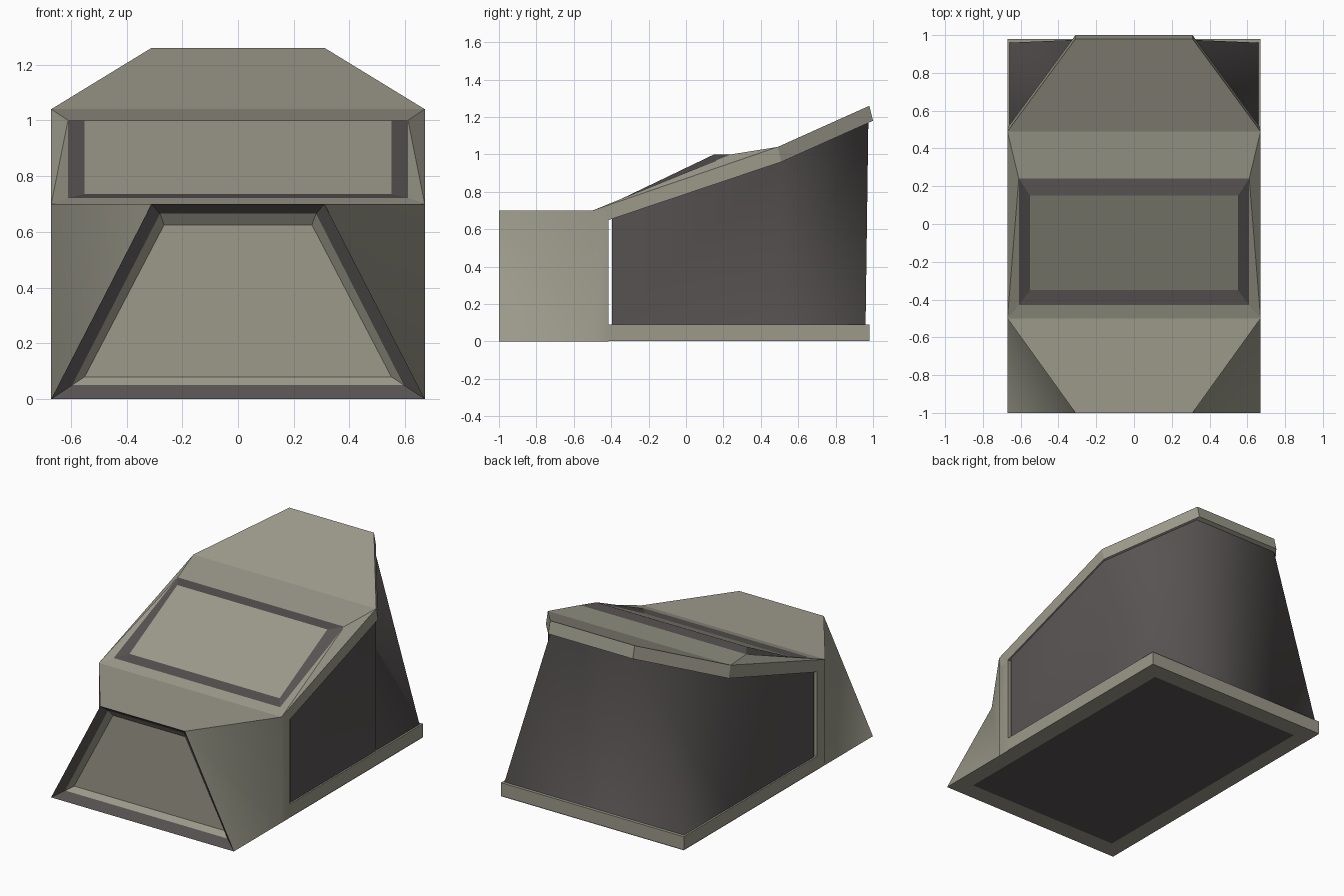
import bpy, bmesh

if "Cube" in bpy.data.objects:
    bpy.data.objects.remove(bpy.data.objects["Cube"])


def material(name, rgb):
    m = bpy.data.materials.new(name)
    m.diffuse_color = (*rgb, 1)
    m.use_nodes = True
    m.node_tree.nodes["Principled BSDF"].inputs["Base Color"].default_value = m.diffuse_color
    return m


SHELL = material("olive grey shell", (0.33, 0.32, 0.255))
DARK = material("dark warm grey", (0.095, 0.086, 0.084))


def build(name, pts, faces, mats=(SHELL, DARK)):
    """Mirror-symmetric part. pts: right-hand points by letter.
    faces: (letters, kind, material, smooth); kind 'span' joins a chain of
    points to its mirror image, 'side' makes the face on both sides."""
    bm = bmesh.new()
    right = {k: bm.verts.new(p) for k, p in pts.items()}
    left = {k: bm.verts.new((-p[0], p[1], p[2])) for k, p in pts.items()}
    for keys, kind, mat, smooth in faces:
        r = [right[k] for k in keys]
        l = [left[k] for k in reversed(keys)]
        for loop in ([r + l] if kind == "span" else [r, l]):
            f = bm.faces.new(loop)
            f.material_index, f.smooth = mat, smooth
    bmesh.ops.recalc_face_normals(bm, faces=bm.faces)
    me = bpy.data.meshes.new(name)
    bm.to_mesh(me)
    bm.free()
    for m in mats:
        me.materials.append(m)
    ob = bpy.data.objects.new(name, me)
    bpy.context.collection.objects.link(ob)
    return ob


# Front housing with a recessed, dark-rimmed panel (bottom closed by underside)
build("front_housing", {
    "a": (.67, -1, 0), "b": (.31, -1, .70),            # front outline
    "c": (.595, -.96, .05), "d": (.28, -.96, .665),    # end of dark rim
    "e": (.55, -.93, .08), "f": (.265, -.93, .625),    # panel
    "g": (.67, -.5, 0), "h": (.67, -.5, .70),
    "i": (.67, -.415, 0), "j": (.67, -.415, .70),
}, [
    ("ac", "span", 1, False), ("bd", "span", 1, False), ("abdc", "side", 1, False),
    ("ce", "span", 0, False), ("df", "span", 0, False), ("cdfe", "side", 0, False),
    ("ef", "span", 0, False),
    ("agb", "side", 0, True), ("ghb", "side", 0, True), ("gijh", "side", 0, True),
    ("bh", "span", 0, False), ("hj", "span", 0, False), ("ij", "span", 0, False),
])

# Sloped roof slab with framed window panel
build("roof", {
    "a": (.67, -.5, .70), "b": (.67, .49, 1.04), "c": (.31, .98, 1.26),
    "v": (.61, -.43, .722), "w": (.61, .24, 1.0),      # window opening
    "g": (.55, -.35, .735), "h": (.55, .15, 1.0),      # raised window panel
    "x": (.67, -.5, .62), "y": (.67, .51, .96), "z": (.31, 1.0, 1.18),
}, [
    ("av", "span", 0, False), ("avw", "side", 0, False), ("abw", "side", 0, False),
    ("wb", "span", 0, False), ("bc", "span", 0, False),
    ("vg", "span", 1, False), ("wh", "span", 1, False), ("vwhg", "side", 1, False),
    ("gh", "span", 0, False),
    ("abyx", "side", 0, False), ("bczy", "side", 0, False), ("cz", "span", 0, False),
    ("ax", "span", 0, False), ("xy", "span", 0, False), ("yz", "span", 0, False),
])

# Dark inner body, smoothly rounded into the back
build("inner_body", {
    "a": (.66, -.395, .085), "b": (.66, .5, .085), "c": (.66, .96, .085),
    "d": (.66, -.395, .66), "e": (.66, .5, .965), "f": (.31, .975, 1.178),
}, [
    ("abed", "side", 1, True), ("bfe", "side", 1, True), ("bcf", "side", 1, True),
    ("cf", "span", 1, True), ("ad", "span", 1, False),
    ("de", "span", 1, False), ("ef", "span", 1, False), ("ab", "span", 1, False),
    ("bc", "span", 1, False),
])

# Floor slab under the body
build("floor_slab", {
    "a": (.67, -.415, .003), "b": (.67, .98, .003),
    "c": (.67, -.415, .09), "d": (.67, .98, .09),
}, [(k, "span", 0, False) for k in ("ab", "cd", "ac", "bd")] + [("abdc", "side", 0, False)])

# Underside: light border around a dark field, facing down
under = build("underside", {
    "a": (.67, -1, 0), "b": (.67, .98, 0), "c": (.56, -.88, 0), "d": (.56, .87, 0),
}, [("ac", "span", 0, False), ("bd", "span", 0, False),
    ("abdc", "side", 0, False), ("cd", "span", 1, False)])
if under.data.polygons[0].normal.z > 0:
    under.data.flip_normals()
